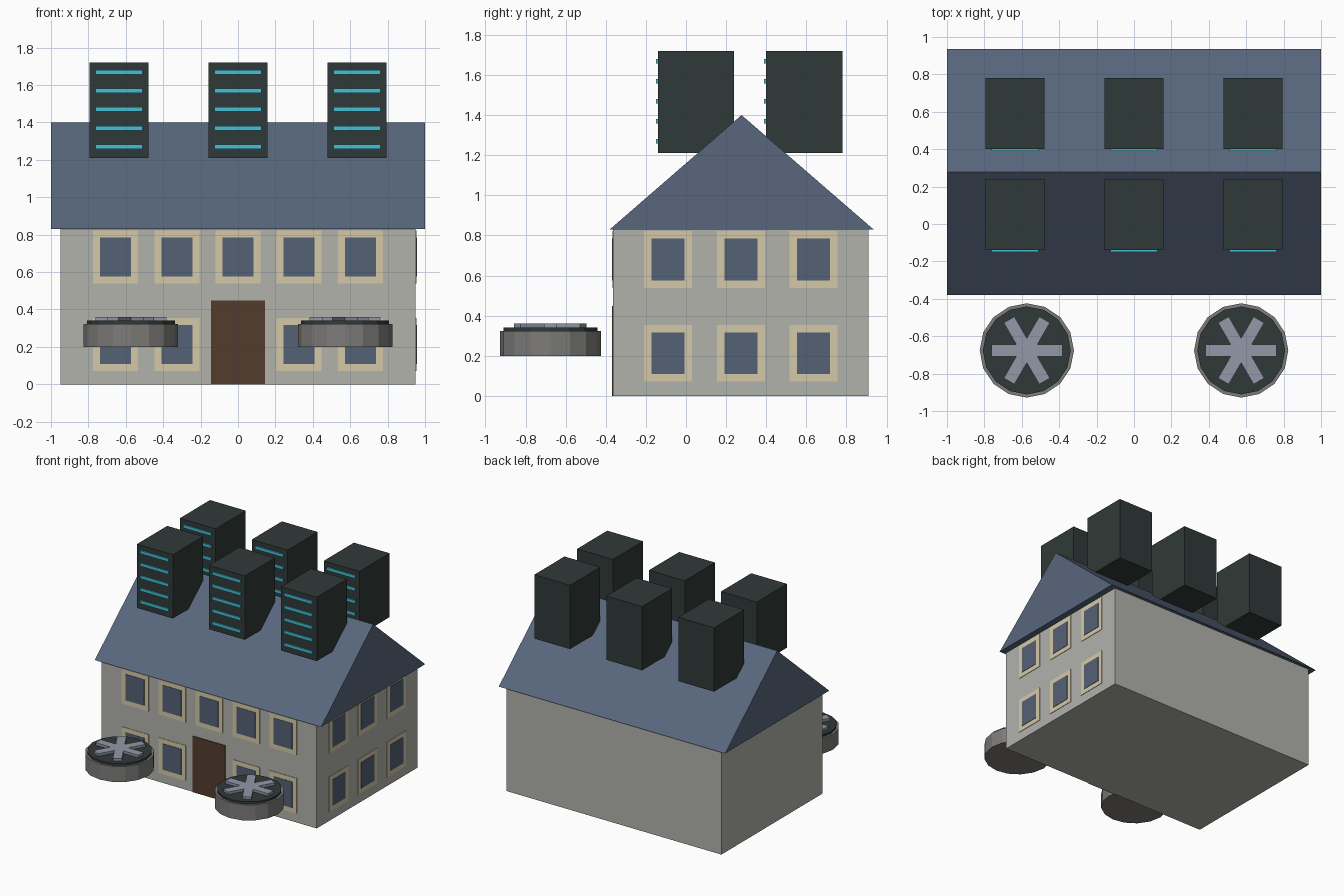
import bpy, bmesh, math
from mathutils import Matrix, Vector

if "Cube" in bpy.data.objects:
    bpy.data.objects.remove(bpy.data.objects["Cube"])


def material(name, r, g, b):
    """Flat material from sRGB bytes, stored as linear values."""
    lin = [((c / 255 + 0.055) / 1.055) ** 2.4 for c in (r, g, b)] + [1]
    m = bpy.data.materials.new(name)
    m.use_nodes = True
    m.diffuse_color = lin
    m.node_tree.nodes["Principled BSDF"].inputs["Base Color"].default_value = lin
    return m


WALL = material("wall_plaster", 178, 178, 172)
ROOF = material("roof_slate", 88, 103, 124)
FRAME = material("window_trim", 213, 201, 168)
GLASS = material("window_glass", 84, 97, 117)
WOOD = material("door_wood", 84, 60, 47)
DARK = material("dark_casing", 48, 58, 56)
CYAN = material("cyan_light", 66, 192, 214)
METAL = material("fan_housing", 125, 124, 121)
BLADE = material("fan_blade", 147, 152, 168)


def finish(name, bm, mat):
    bmesh.ops.recalc_face_normals(bm, faces=bm.faces)
    me = bpy.data.meshes.new(name)
    bm.to_mesh(me)
    bm.free()
    me.materials.append(mat)
    ob = bpy.data.objects.new(name, me)
    bpy.context.collection.objects.link(ob)
    return ob


def box(name, centre, size, mat, turn=0):
    bm = bmesh.new()
    mx = (Matrix.Translation(centre) @ Matrix.Rotation(turn, 4, "Z")
          @ Matrix.Diagonal(Vector((*size, 1))))
    bmesh.ops.create_cube(bm, size=1, matrix=mx)
    return finish(name, bm, mat)


def disc(name, centre, radius, height, mat, sides=16):
    bm = bmesh.new()
    bmesh.ops.create_cone(bm, cap_ends=True, segments=sides, radius1=radius, radius2=radius,
                          depth=height, matrix=Matrix.Translation(centre))
    return finish(name, bm, mat)


# House body
X_WALL, Y_FRONT, Y_BACK, EAVE = 0.95, -0.363, 0.91, 0.83
Y_MID = (Y_FRONT + Y_BACK) / 2
box("house_walls", (0, Y_MID, EAVE / 2), (2 * X_WALL, Y_BACK - Y_FRONT, EAVE), WALL)

# Gabled roof: triangle extruded along x
bm = bmesh.new()
tri = bm.faces.new([bm.verts.new((-1, y, z)) for y, z in
                    ((-0.38, EAVE), (0.935, EAVE), (0.277, 1.40))])
ext = bmesh.ops.extrude_face_region(bm, geom=[tri], use_keep_orig=True)
bmesh.ops.translate(bm, vec=(2, 0, 0),
                    verts=[v for v in ext["geom"] if isinstance(v, bmesh.types.BMVert)])
finish("roof", bm, ROOF)

# Door
box("front_door", (0, Y_FRONT, 0.224), (0.288, 0.012, 0.447), WOOD)


# Windows: thin trim plate with a glass plate over it
def window(name, centre, on_side):
    for part, w, h, out, mat in (("trim", 0.24, 0.282, 0.008, FRAME),
                                 ("glass", 0.165, 0.208, 0.014, GLASS)):
        size = (out, w, h) if on_side else (w, out, h)
        box(f"{name}_{part}", centre, size, mat)


for floor, z in (("lower", 0.213), ("upper", 0.68)):
    for i in range(-2, 3):
        if floor == "upper" or i != 0:
            window(f"front_{floor}_window", (i * 0.327, Y_FRONT, z), False)
    for i in range(-1, 2):
        window(f"side_{floor}_window", (X_WALL, Y_MID + i * 0.363, z), True)

# Rooftop cabinets with rows of lights on their fronts
for row, y in (("front", -0.14), ("back", 0.40)):
    for x in (-0.636, 0, 0.636):
        box(f"{row}_cabinet", (x, y + 0.19, 1.465), (0.316, 0.38, 0.51), DARK)
        for i in range(5):
            box(f"{row}_cabinet_light", (x, y - 0.002, 1.27 + i * 0.0997),
                (0.25, 0.016, 0.024), CYAN)

# Fan units in front of the house
for side, x in (("right", -0.573), ("left", 0.573)):
    y = -0.676
    disc(f"{side}_fan_housing", (x, y, 0.261), 0.252, 0.124, METAL)
    disc(f"{side}_fan_grille", (x, y, 0.328), 0.235, 0.024, DARK)
    for i in range(3):
        box(f"{side}_fan_blade", (x, y, 0.3475), (0.38, 0.066, 0.025), BLADE, math.radians(60 * i))
